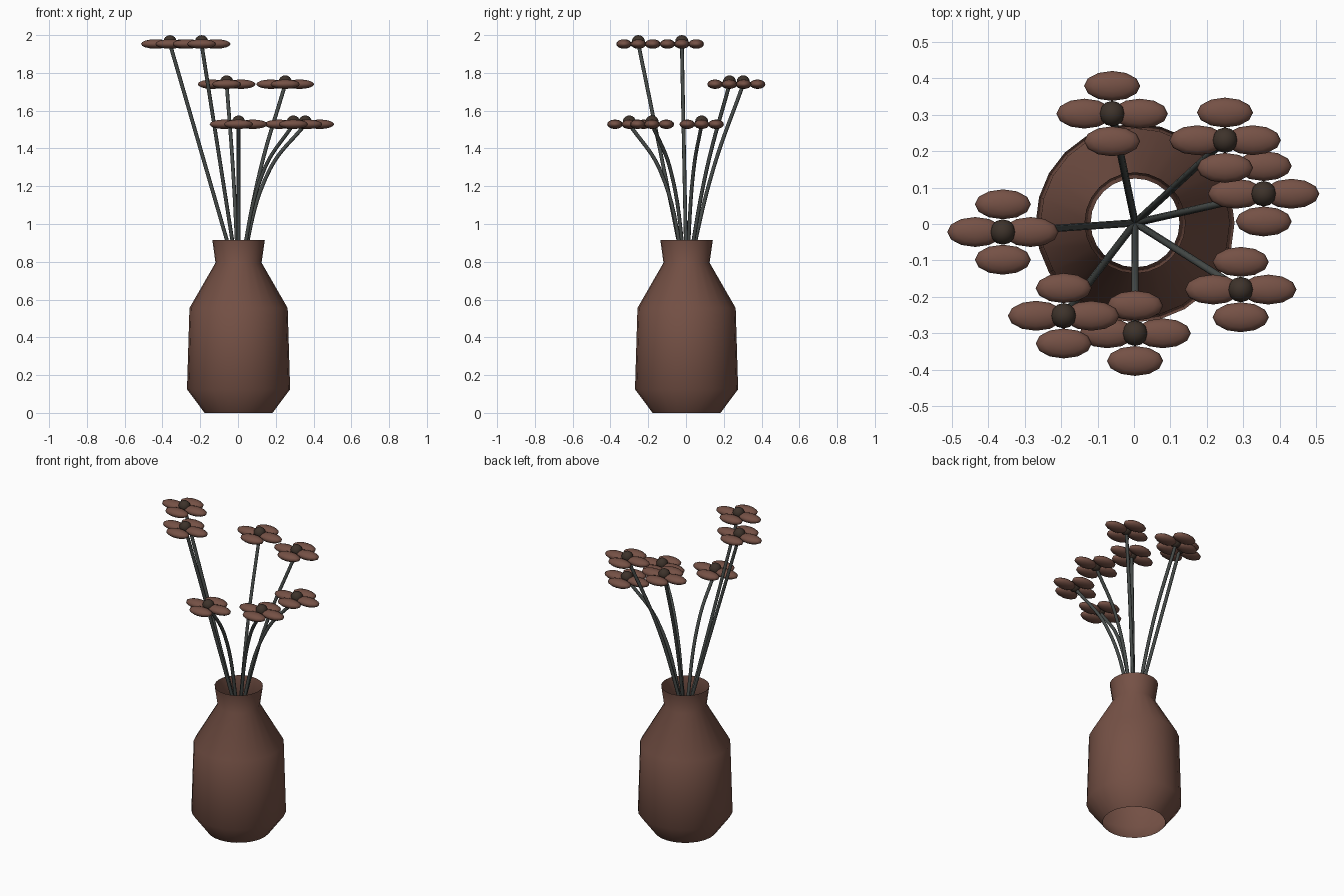
import bpy, bmesh, math
from mathutils import Matrix

if "Cube" in bpy.data.objects:
    bpy.data.objects.remove(bpy.data.objects["Cube"])

def material(name, rgb):
    m = bpy.data.materials.new(name)
    m.diffuse_color = (*rgb, 1)
    m.use_nodes = True
    m.node_tree.nodes["Principled BSDF"].inputs["Base Color"].default_value = m.diffuse_color
    return m

BROWN = material("clay brown", (0.178, 0.082, 0.06))
STEM = material("dark grey green", (0.061, 0.07, 0.066))
SEED = material("dark seed brown", (0.048, 0.033, 0.024))
CX, CY = 0.003, 0.003   # vase axis

def finish(ob, mat, angle):
    ob.data.materials.append(mat)
    bpy.ops.object.select_all(action='DESELECT')
    ob.select_set(True)
    bpy.context.view_layer.objects.active = ob
    bpy.ops.object.shade_smooth_by_angle(angle=math.radians(angle))

def mesh_object(name, bm, mat, angle=30):
    me = bpy.data.meshes.new(name)
    bm.to_mesh(me)
    bm.free()
    ob = bpy.data.objects.new(name, me)
    bpy.context.collection.objects.link(ob)
    finish(ob, mat, angle)

# vase: thin turned shell, open at both ends
profile = [(0.18, 0), (0.273, 0.125), (0.26, 0.555), (0.122, 0.795), (0.139, 0.915)]
SIDES = 24
bm = bmesh.new()
rings = [[bm.verts.new((CX + r * math.cos(2 * math.pi * i / SIDES),
                        CY + r * math.sin(2 * math.pi * i / SIDES), z))
          for i in range(SIDES)] for r, z in profile]
for lo, hi in zip(rings, rings[1:]):
    for i in range(SIDES):
        j = (i + 1) % SIDES
        bm.faces.new((lo[i], lo[j], hi[j], hi[i]))
mesh_object("vase", bm, BROWN, 40)

def stem(name, x, y, z):
    cu = bpy.data.curves.new(name, 'CURVE')
    cu.dimensions = '3D'
    cu.bevel_depth = 0.01
    cu.bevel_resolution = 2
    cu.resolution_u = 10
    sp = cu.splines.new('BEZIER')
    sp.bezier_points.add(2)
    mid = 0.47
    pts = [(CX, CY, 0.7), (CX + mid * (x - CX), CY + mid * (y - CY), 1.29), (x, y, z)]
    for p, co in zip(sp.bezier_points, pts):
        p.co = co
        p.handle_left_type = p.handle_right_type = 'AUTO'
    ob = bpy.data.objects.new(name, cu)
    bpy.context.collection.objects.link(ob)
    bpy.ops.object.select_all(action='DESELECT')
    ob.select_set(True)
    bpy.context.view_layer.objects.active = ob
    bpy.ops.object.convert(target='MESH')
    finish(bpy.context.view_layer.objects.active, STEM, 60)

def ball(bm, loc, size, seg, rings):
    bmesh.ops.create_uvsphere(bm, u_segments=seg, v_segments=rings, radius=1,
                              matrix=Matrix.Translation(loc) @ Matrix.Diagonal((*size, 1)))

# flowers: stem, four flat petals, round centre
heads = [(-0.06, 0.303, 1.74), (0.25, 0.23, 1.74), (0.356, 0.083, 1.528),
         (0.293, -0.18, 1.528), (0.003, -0.30, 1.528),
         (-0.193, -0.252, 1.953), (-0.36, -0.022, 1.953)]
for n, (x, y, z) in enumerate(heads, 1):
    stem(f"stem_{n}", x, y, z)
    bm = bmesh.new()
    for dx, dy in ((1, 0), (0, 1), (-1, 0), (0, -1)):
        ball(bm, (x + 0.076 * dx, y + 0.076 * dy, z), (0.077, 0.041, 0.025), 12, 8)
    mesh_object(f"petals_{n}", bm, BROWN, 60)
    bm = bmesh.new()
    ball(bm, (x, y, z + 0.012), (0.035, 0.035, 0.035), 12, 8)
    mesh_object(f"flower_centre_{n}", bm, SEED, 60)
